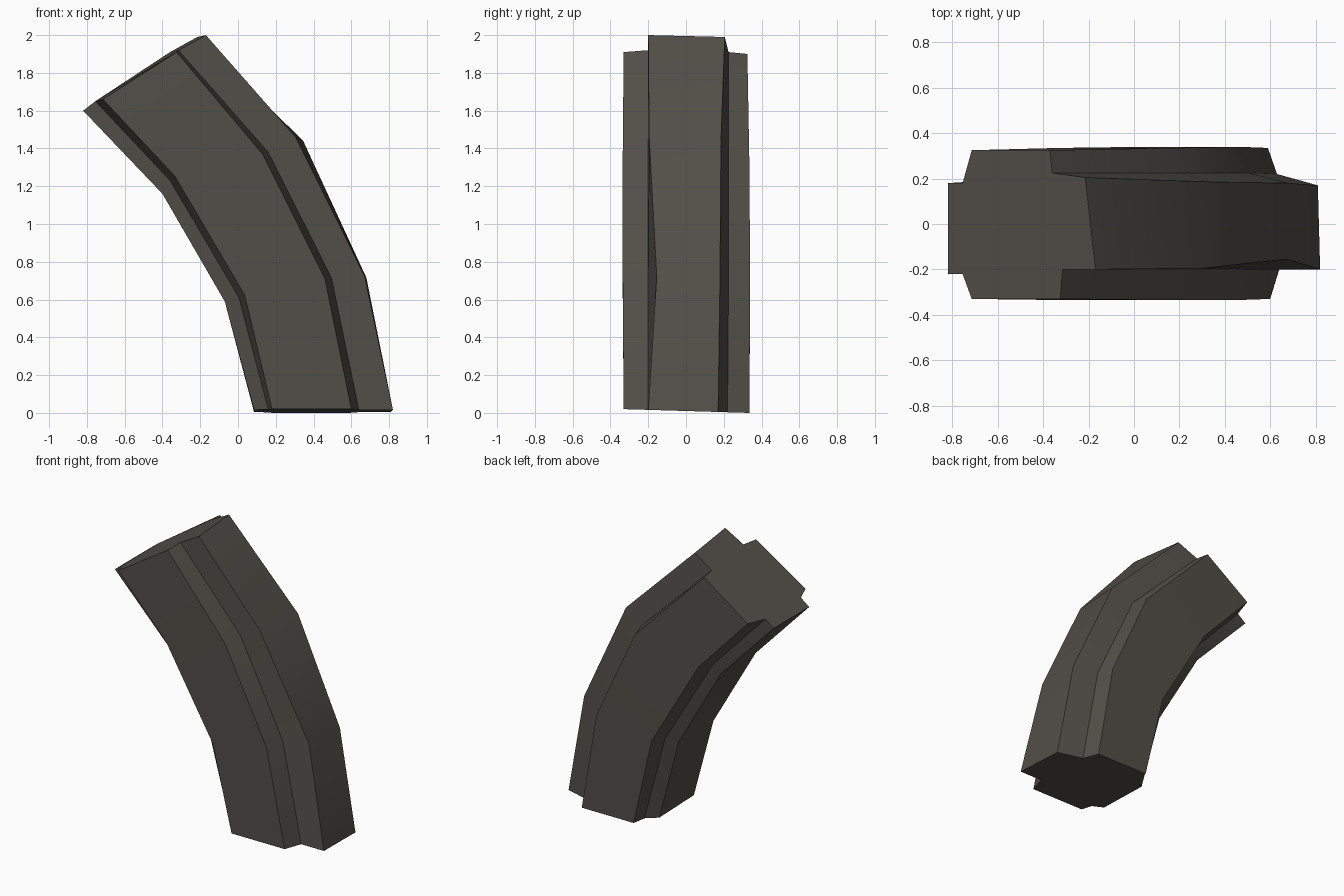
import bpy, bmesh

if "Cube" in bpy.data.objects:
    bpy.data.objects.remove(bpy.data.objects["Cube"])

# Each ring: six side-view (x, z) points from inner curve to outer curve,
# and the shift of the outer half on the back side.
rings = [
    ([(0.085, .015), (0.16, .015), (0.18, .02), (0.60, .02), (0.64, .02), (0.82, .02)], (-.01, .0)),
    ([(-.07, .59), (0.005, .61), (0.035, .625), (0.46, .71), (0.495, .715), (0.67, .725)], (.01, -.01)),
    ([(-.40, 1.16), (-.36, 1.23), (-.335, 1.255), (0.13, 1.37), (0.16, 1.38), (0.305, 1.46)], (.04, -.02)),
    ([(-.82, 1.60), (-.755, 1.65), (-.715, 1.66), (-.325, 1.91), (-.315, 1.92), (-.17, 2.0)], (-.045, -.01)),
]
# Half widths of the stepped cross-section, front side and back side
front_y = [
    (.21, .25, .33, .33, .20, .20),
    (.21, .24, .335, .335, .20, .155),
    (.215, .23, .335, .335, .20, .195),
    (.22, .22, .33, .33, .20, .20),
]
back_y = [
    (.18, .24, .335, .335, .22, .17),
    (.18, .23, .34, .34, .225, .18),
    (.18, .21, .335, .335, .225, .185),
    (.18, .18, .325, .325, .225, .205),
]

mat = bpy.data.materials.new("dark grey metal")
mat.diffuse_color = (0.085, 0.078, 0.066, 1)
mat.use_nodes = True
mat.node_tree.nodes["Principled BSDF"].inputs["Base Color"].default_value = mat.diffuse_color

# Curved body: loft the stepped section through the rings
bm = bmesh.new()
loops = []
for i, (pts, (sx, sz)) in enumerate(rings):
    front = [(x, -y, z) for (x, z), y in zip(pts, front_y[i])]
    back = []
    for k, ((x, z), y) in enumerate(zip(pts, back_y[i])):
        if k > 2:
            x, z = x + sx, z + sz
        back.append((x, y, z))
    loop = front + back[::-1]
    if i == 0:  # slightly tilted foot
        loop = [(x, y, max(0, 0.01 - 0.03 * y)) for x, y, z in loop]
    loops.append([bm.verts.new(p) for p in loop])
n = len(loops[0])
for lo, hi in zip(loops, loops[1:]):
    for k in range(n):
        j = (k + 1) % n
        bm.faces.new((lo[k], lo[j], hi[j], hi[k]))
bm.faces.new(loops[0][::-1])
bm.faces.new(loops[-1])
bmesh.ops.recalc_face_normals(bm, faces=bm.faces)

mesh = bpy.data.meshes.new("curved_body")
bm.to_mesh(mesh)
bm.free()
mesh.materials.append(mat)
body = bpy.data.objects.new("curved_body", mesh)
bpy.context.collection.objects.link(body)
bpy.context.view_layer.objects.active = body
body.select_set(True)
bpy.ops.object.shade_smooth_by_angle(angle=0.52)
